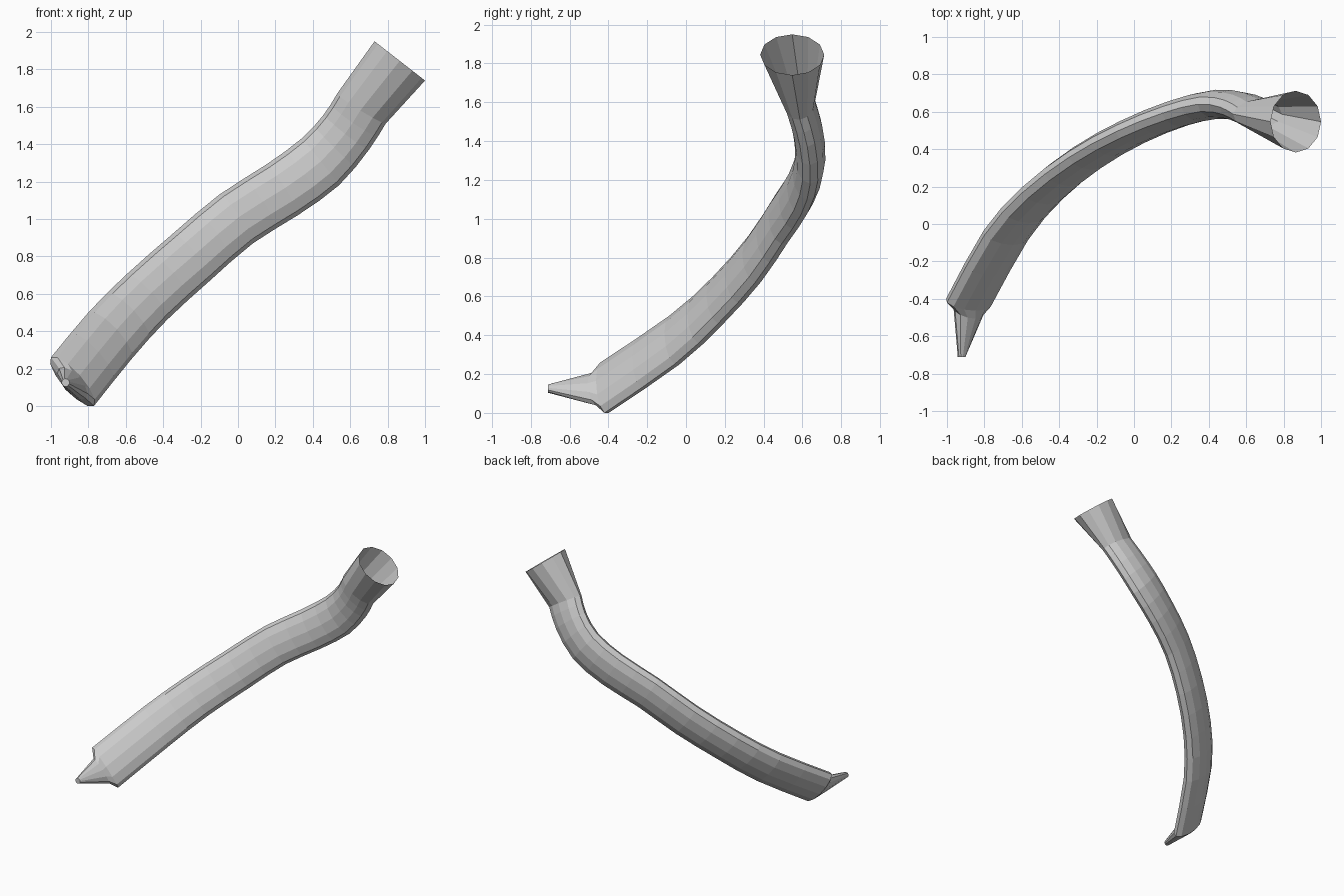
import bpy, bmesh, math
from mathutils import Vector

if "Cube" in bpy.data.objects:
    bpy.data.objects.remove(bpy.data.objects["Cube"])

SIDES = 12

# Stations along the tube: upper edge x, z, lower edge x, z, centre y, half thickness
stations = [
    (-1.00, 0.26, -0.77, 0.00, -0.42, 0.068),
    (-0.80, 0.50, -0.57, 0.25, -0.06, 0.073),
    (-0.60, 0.70, -0.38, 0.46, 0.165, 0.073),
    (-0.35, 0.92, -0.15, 0.67, 0.355, 0.073),
    (-0.10, 1.13, 0.08, 0.87, 0.492, 0.073),
    (0.15, 1.29, 0.32, 1.02, 0.592, 0.075),
    (0.34, 1.43, 0.54, 1.18, 0.64, 0.078),
    (0.46, 1.56, 0.70, 1.37, 0.625, 0.078),
    (0.53, 1.67, 0.79, 1.51, 0.587, 0.078),
]
mouth = (0.73, 1.95, 1.00, 1.74, 0.547, 0.165)


def smooth_path(rows):
    """Add a Catmull-Rom midpoint between neighbouring stations."""
    pad = [[2 * p - q for p, q in zip(rows[0], rows[1])], *rows,
           [2 * p - q for p, q in zip(rows[-1], rows[-2])]]
    out = []
    for a, b, c, d in zip(pad, pad[1:], pad[2:], pad[3:]):
        out += [b, [(9 * (q + r) - p - s) / 16 for p, q, r, s in zip(a, b, c, d)]]
    return out + [rows[-1]]


bm = bmesh.new()


def ring(c, u, v):
    pts = []
    for i in range(SIDES):
        a = 2 * math.pi * i / SIDES
        pts.append(bm.verts.new(c + u * math.cos(a) + v * math.sin(a)))
    return pts


def bridge(r0, r1):
    for i in range(SIDES):
        j = (i + 1) % SIDES
        bm.faces.new((r0[i], r0[j], r1[j], r1[i]))


# Flattened tube that opens into a round mouth
path = smooth_path(stations) + [mouth]
centres = [Vector(((ax + bx) / 2, y, (az + bz) / 2)) for ax, az, bx, bz, y, h in path]
frames = []
last = len(path) - 1
for k, (ax, az, bx, bz, y, h) in enumerate(path):
    u = Vector(((ax - bx) / 2, 0, (az - bz) / 2))
    t = centres[min(k + 1, last)] - centres[max(k - 1, 0)]
    v = u.cross(t).normalized() * h
    if k == last:
        v = Vector((0, math.copysign(h, v.y), 0))
    frames.append((centres[k], u, v))
rings = [ring(*f) for f in frames]
for r0, r1 in zip(rings, rings[1:]):
    bridge(r0, r1)

# Shoulder and pointed nozzle at the lower end
c, u, v = frames[0]
shoulder = ring(Vector((-0.885, -0.465, 0.12)), u * 0.62, v * 0.95)
tip = ring(Vector((-0.922, -0.712, 0.125)), Vector((-0.014, 0, 0.016)),
           Vector((0.016, 0, 0.014)) * (1 if v.x > 0 else -1))
bridge(shoulder, rings[0])
bridge(tip, shoulder)
bm.faces.new(tip)

bmesh.ops.recalc_face_normals(bm, faces=bm.faces)
mesh = bpy.data.meshes.new("curved_tube")
bm.to_mesh(mesh)
bm.free()
obj = bpy.data.objects.new("curved_tube", mesh)
bpy.context.collection.objects.link(obj)
